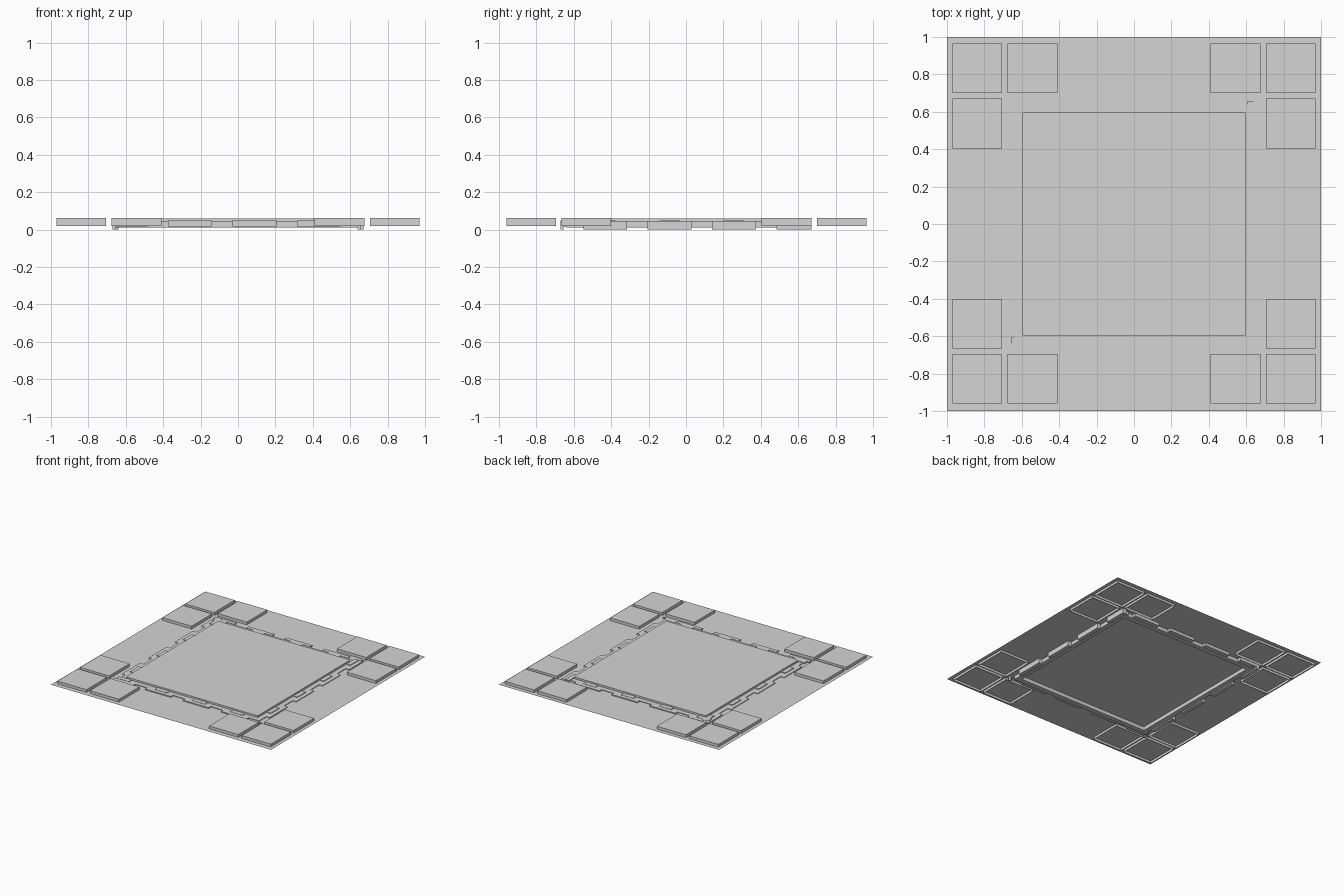
import bpy, bmesh

cube = bpy.data.objects.get("Cube")
if cube:
    bpy.data.objects.remove(cube, do_unlink=True)

grey = bpy.data.materials.new("plain_grey")
grey.use_nodes = True
grey.diffuse_color = (0.66, 0.66, 0.66, 1)
grey.node_tree.nodes["Principled BSDF"].inputs["Base Color"].default_value = (0.66, 0.66, 0.66, 1)


def add_box(bm, x, y, z, hollow=False):
    """Box between the given ranges; a hollow one is open underneath."""
    geo = bmesh.ops.create_cube(bm, size=1)
    for v in geo["verts"]:
        for axis, (lo, hi) in enumerate((x, y, z)):
            v.co[axis] = hi if v.co[axis] > 0 else lo
    if hollow:
        faces = {f for v in geo["verts"] for f in v.link_faces}
        lowest = min(faces, key=lambda f: f.calc_center_median().z)
        bmesh.ops.delete(bm, geom=[lowest], context="FACES_ONLY")
    return geo["verts"]


def finish(name, bm):
    mesh = bpy.data.meshes.new(name)
    bm.to_mesh(mesh)
    bm.free()
    mesh.materials.append(grey)
    obj = bpy.data.objects.new(name, mesh)
    bpy.context.collection.objects.link(obj)
    return obj


# Thin ground sheet
SHEET_Z = 0.04
bm = bmesh.new()
bmesh.ops.create_grid(bm, x_segments=1, y_segments=1, size=1)
bmesh.ops.translate(bm, verts=bm.verts, vec=(0, 0, SHEET_Z))
finish("ground_sheet", bm)

# Three hollow pads in an L at every corner
OUTER, INNER = (0.705, 0.97), (0.41, 0.675)


def span(rng, side):
    return sorted(side * v for v in rng)


for sx, xname in ((-1, "right"), (1, "left")):
    for sy, yname in ((-1, "front"), (1, "back")):
        for px, py, part in ((OUTER, OUTER, "corner"), (INNER, OUTER, "edge"), (OUTER, INNER, "side")):
            bm = bmesh.new()
            ys = [v - 0.005 if sy > 0 else v + 0.01 for v in span(py, sy)]
            add_box(bm, span(px, sx), ys, (0.02, 0.063), hollow=True)
            finish(f"{yname}_{xname}_{part}_pad", bm)

# Raised centre panel with slightly rounded corners, open underneath
bm = bmesh.new()
add_box(bm, (-0.6, 0.6), (-0.6, 0.6), (0.01, 0.06), hollow=True)
upright = [e for e in bm.edges if abs(e.verts[0].co.z - e.verts[1].co.z) > 0.01]
bmesh.ops.bevel(bm, geom=upright, offset=0.012, segments=2, affect="EDGES", profile=0.5)
finish("centre_panel", bm)

# Toothed trim: a band, wide outer teeth and narrow raised blocks
PITCH = 0.344
TEETH = [-0.6 + i * PITCH for i in range(4)]


def trim(name, along_x, side):
    bm = bmesh.new()
    flip = 1 if along_x else -1

    def piece(a, b, z):
        a, b = sorted(flip * v for v in a), span(b, side)
        add_box(bm, *((a, b) if along_x else (b, a)), z)

    tooth_z = (0.016, 0.048) if along_x else (0.0, 0.045)
    end = 0.64 if along_x else 0.6
    piece((-end, end), (0.6, 0.64), (0.01, 0.045))
    for c in TEETH:
        piece((max(c - 0.117, -0.672), c + 0.117), (0.64, 0.672), tooth_z)
        piece((c - 0.055, c + 0.055), (0.603, 0.64), (0.01, 0.05))
    piece((0.655, 0.672), (0.655, 0.672), tooth_z)
    finish(name, bm)


trim("front_trim", True, -1)
trim("back_trim", True, 1)
trim("right_trim", False, -1)
trim("left_trim", False, 1)
